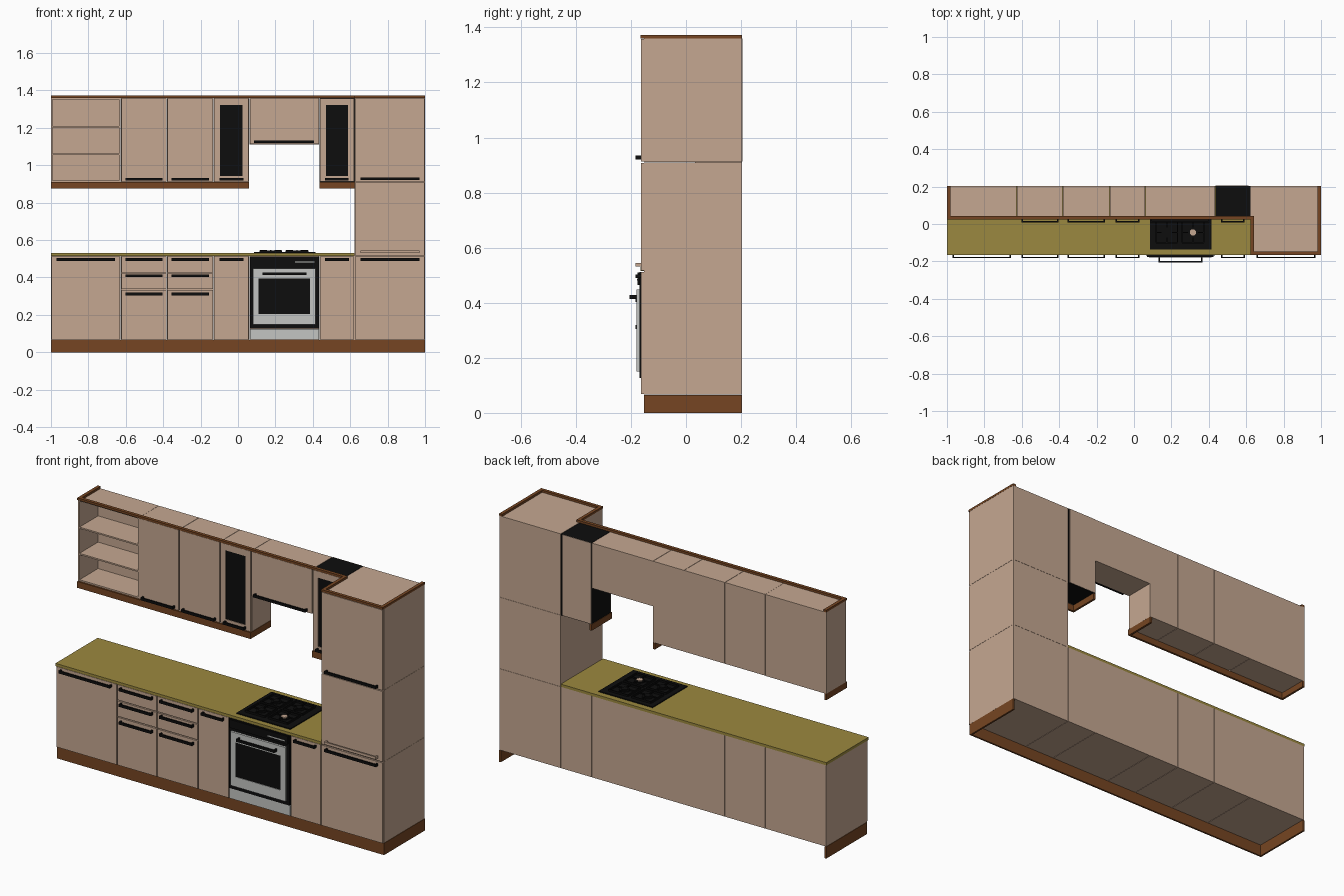
import bpy, bmesh
from mathutils import Matrix, Vector

cube = bpy.data.objects.get("Cube")
if cube:
    bpy.data.objects.remove(cube, do_unlink=True)


def material(name, r, g, b):
    m = bpy.data.materials.new(name)
    m.use_nodes = True
    m.diffuse_color = (r, g, b, 1)
    m.node_tree.nodes["Principled BSDF"].inputs["Base Color"].default_value = (r, g, b, 1)
    return m


TAN = material("tan_laminate", 0.56, 0.39, 0.285)
BROWN = material("brown_wood", 0.18, 0.06, 0.016)
OLIVE = material("olive_worktop", 0.33, 0.25, 0.05)
BLACK = material("black", 0.004, 0.004, 0.004)
STEEL = material("steel", 0.55, 0.56, 0.54)


def finish(name, bm, mat):
    mesh = bpy.data.meshes.new(name)
    bm.to_mesh(mesh)
    bm.free()
    mesh.materials.append(mat)
    ob = bpy.data.objects.new(name, mesh)
    bpy.context.collection.objects.link(ob)
    return ob


def boxes(name, mat, *spans):
    """One object from boxes given as (x0, x1, y0, y1, z0, z1)."""
    bm = bmesh.new()
    for x0, x1, y0, y1, z0, z1 in spans:
        centre = Vector((x0 + x1, y0 + y1, z0 + z1)) / 2
        size = Matrix.Diagonal((x1 - x0, y1 - y0, z1 - z0, 1))
        bmesh.ops.create_cube(bm, size=1, matrix=Matrix.Translation(centre) @ size)
    return finish(name, bm, mat)


def disc(name, mat, x, y, z, radius, height):
    bm = bmesh.new()
    bmesh.ops.create_cone(bm, cap_ends=True, segments=20, radius1=radius, radius2=radius,
                          depth=height, matrix=Matrix.Translation((x, y, z + height / 2)))
    return finish(name, bm, mat)


def handle(name, x0, x1, y, z, mat=BLACK, reach=0.02, h=0.014):
    """Rail on two short posts standing out from a front at y."""
    lo, hi = z - h / 2, z + h / 2
    boxes(name, mat, (x0, x1, y - reach, y - reach + 0.007, lo, hi),
          (x0, x0 + 0.008, y - reach, y, lo, hi), (x1 - 0.008, x1, y - reach, y, lo, hi))


def front(name, x0, x1, y, z0, z1):
    boxes(name, TAN, (x0 + GAP, x1 - GAP, y, y + 0.01, z0 + GAP, z1 - GAP))


GAP = 0.003
BACK = 0.203
BASE_Y, UPPER_Y = -0.163, 0.028      # front planes of the doors
FLOOR, BASE_TOP, COUNTER = 0.065, 0.515, 0.53
UP0, UP1, TOP = 0.91, 1.36, 1.372
X = [-1, -0.627, -0.38, -0.13, 0.06, 0.435, 0.623, 1]   # cabinet divisions
HAND_Z = 0.496


def carcass(name, x0, x1, y, z0, z1, mat=TAN):
    boxes(name, mat, (x0 + 0.001, x1 - 0.001, y + 0.01, BACK, z0 + 0.001, z1))


# Base cabinets
for i in range(6):
    carcass("base_cabinet", X[i], X[i + 1], BASE_Y, FLOOR, BASE_TOP)
for i in (0, 3, 5):
    front("base_door", X[i], X[i + 1], BASE_Y, FLOOR, BASE_TOP)
    handle("base_handle", X[i] + 0.03, X[i + 1] - 0.03, BASE_Y, HAND_Z)

# Drawer stacks
for i in (1, 2):
    for z0, z1, hz in ((FLOOR, 0.335, 0.312), (0.335, 0.425, 0.41), (0.425, BASE_TOP, HAND_Z)):
        front("drawer_front", X[i], X[i + 1], BASE_Y, z0, z1)
        handle("drawer_handle", X[i] + 0.025, X[i + 1] - 0.025, BASE_Y, hz)

# Worktop and plinth
boxes("worktop", OLIVE, (-1, X[6], -0.166, BACK, BASE_TOP, COUNTER))
boxes("plinth", BROWN, (-1, 1, -0.153, -0.143, 0, FLOOR),
      (-1, -0.99, -0.143, BACK, 0, FLOOR), (0.99, 1, -0.143, BACK, 0, FLOOR))

# Tall cabinet in three sections
for z0, z1 in ((FLOOR, BASE_TOP), (BASE_TOP, UP0), (UP0, UP1)):
    carcass("tall_cabinet", X[6], X[7], BASE_Y, z0, z1)
    front("tall_door", X[6], X[7], BASE_Y, z0, z1)
handle("tall_lower_handle", 0.655, 0.97, BASE_Y, HAND_Z)
handle("tall_middle_handle", 0.655, 0.97, BASE_Y, 0.538, TAN)
handle("tall_upper_handle", 0.655, 0.97, BASE_Y, 0.928)

# Open shelf unit
sx0, sx1, sy, t = X[0], X[1], UPPER_Y + 0.005, 0.008
shelf_z = (UP0, 1.056, 1.201, UP1 - t)
boxes("shelf_unit", TAN, (sx0, sx0 + t, sy, BACK, UP0, UP1), (sx1 - t, sx1, sy, BACK, UP0, UP1),
      (sx0 + t, sx1 - t, BACK - t, BACK, UP0, UP1),
      *[(sx0 + t, sx1 - t, sy, BACK - t, z, z + t) for z in shelf_z])

# Upper cabinets with plain doors
for i in (1, 2):
    carcass("upper_cabinet", X[i], X[i + 1], UPPER_Y, UP0, UP1)
    front("upper_door", X[i], X[i + 1], UPPER_Y, UP0, UP1)
    handle("upper_handle", X[i] + 0.025, X[i + 1] - 0.025, UPPER_Y, 0.926)

# Short cabinet above the cooker
carcass("hood_cabinet", X[4], X[5], UPPER_Y, 1.11, UP1)
front("hood_door", X[4], X[5], UPPER_Y, 1.11, UP1)
handle("hood_handle", 0.085, 0.405, UPPER_Y, 1.126)

# Glazed cabinets, the second one with a dark body and tan back
for i, body in ((3, TAN), (5, BLACK)):
    x0, x1 = X[i] + GAP, X[i + 1] - GAP
    g0, g1, gz0, gz1 = X[i] + 0.035, X[i + 1] - 0.035, 0.942, 1.322
    y0, y1 = UPPER_Y, UPPER_Y + 0.01
    carcass("glazed_cabinet", X[i], X[i + 1], UPPER_Y, UP0, UP1, body)
    boxes("glazed_door_frame", TAN, (x0, g0, y0, y1, UP0 + GAP, UP1 - GAP),
          (g1, x1, y0, y1, UP0 + GAP, UP1 - GAP),
          (g0, g1, y0, y1, UP0 + GAP, gz0), (g0, g1, y0, y1, gz1, UP1 - GAP))
    boxes("door_glass", BLACK, (g0, g1, y0 + 0.003, y0 + 0.007, gz0, gz1))
    handle("glazed_handle", x0 + 0.028, x1 - 0.028, UPPER_Y, 0.926)
boxes("glazed_cabinet_back", TAN, (X[5] + 0.002, X[6] - 0.01, BACK, BACK + 0.002, UP0 + 0.003, UP1))

# Light valances under the upper cabinets
V0, VY, VT = 0.875, 0.024, 0.012
boxes("left_valance", BROWN, (X[0], X[4], VY, VY + VT, V0, UP0),
      (X[0], X[0] + VT, VY + VT, BACK, V0, UP0), (X[4] - VT, X[4], VY + VT, BACK, V0, UP0))
boxes("right_valance", BROWN, (X[5], X[6], VY, VY + VT, V0, UP0),
      (X[5], X[5] + VT, VY + VT, BACK, V0, UP0))

# Cornice following the front edge and both ends
W, TY = 0.018, -0.165
boxes("cornice", BROWN, (-1, X[6] + W, VY, VY + W, UP1, TOP),
      (-1, -1 + W, VY + W, BACK, UP1, TOP), (X[6], X[6] + W, TY, VY, UP1, TOP),
      (X[6] + W, 1, TY, TY + W, UP1, TOP), (1 - W, 1, TY + W, BACK, UP1, TOP))

# Oven
ox0, ox1 = X[4] + GAP, X[5] - GAP
boxes("oven_drawer", STEEL, (ox0, ox1, BASE_Y, -0.153, FLOOR + GAP, 0.125))
boxes("oven_body", BLACK, (ox0, ox1, -0.168, -0.153, 0.127, BASE_TOP - GAP))
boxes("oven_control_panel", BLACK, (0.07, 0.425, -0.176, -0.168, 0.465, 0.51))
boxes("oven_display_trim", STEEL, (0.305, 0.41, -0.178, -0.176, 0.48, 0.486))
d0, d1, dz0, dz1, g0, g1, gz0, gz1 = 0.08, 0.415, 0.15, 0.448, 0.11, 0.385, 0.205, 0.395
boxes("oven_door_frame", STEEL, (d0, g0, -0.18, -0.168, dz0, dz1), (g1, d1, -0.18, -0.168, dz0, dz1),
      (g0, g1, -0.18, -0.168, dz0, gz0), (g0, g1, -0.18, -0.168, gz1, dz1))
boxes("oven_glass", BLACK, (g0, g1, -0.177, -0.168, gz0, gz1))
handle("oven_handle", 0.13, 0.365, -0.18, 0.421, reach=0.025)

# Hob with burners and pan supports
boxes("hob_plate", BLACK, (0.085, 0.415, -0.135, 0.17, COUNTER, COUNTER + 0.005))
for bx in (0.175, 0.315):
    for by in (-0.045, 0.085):
        brass = bx > 0.3 and by < 0
        disc("burner_ring", BLACK, bx, by, COUNTER + 0.004, 0.028, 0.005)
        disc("burner_cap", TAN if brass else BLACK, bx, by, COUNTER + 0.009, 0.017, 0.006)
        arms = []
        for s in (-1, 1):
            xa, xb = sorted((bx + s * 0.02, bx + s * 0.058))
            ya, yb = sorted((by + s * 0.02, by + s * 0.055))
            arms += [(xa, xb, by - 0.003, by + 0.003, 0.541, 0.547),
                     (bx - 0.003, bx + 0.003, ya, yb, 0.541, 0.547),
                     (bx + s * 0.058 - 0.003, bx + s * 0.058 + 0.003, by - 0.055, by + 0.055, 0.535, 0.545),
                     (bx - 0.058, bx + 0.058, by + s * 0.055 - 0.003, by + s * 0.055 + 0.003, 0.535, 0.545)]
        boxes("pan_support", BLACK, *arms)
